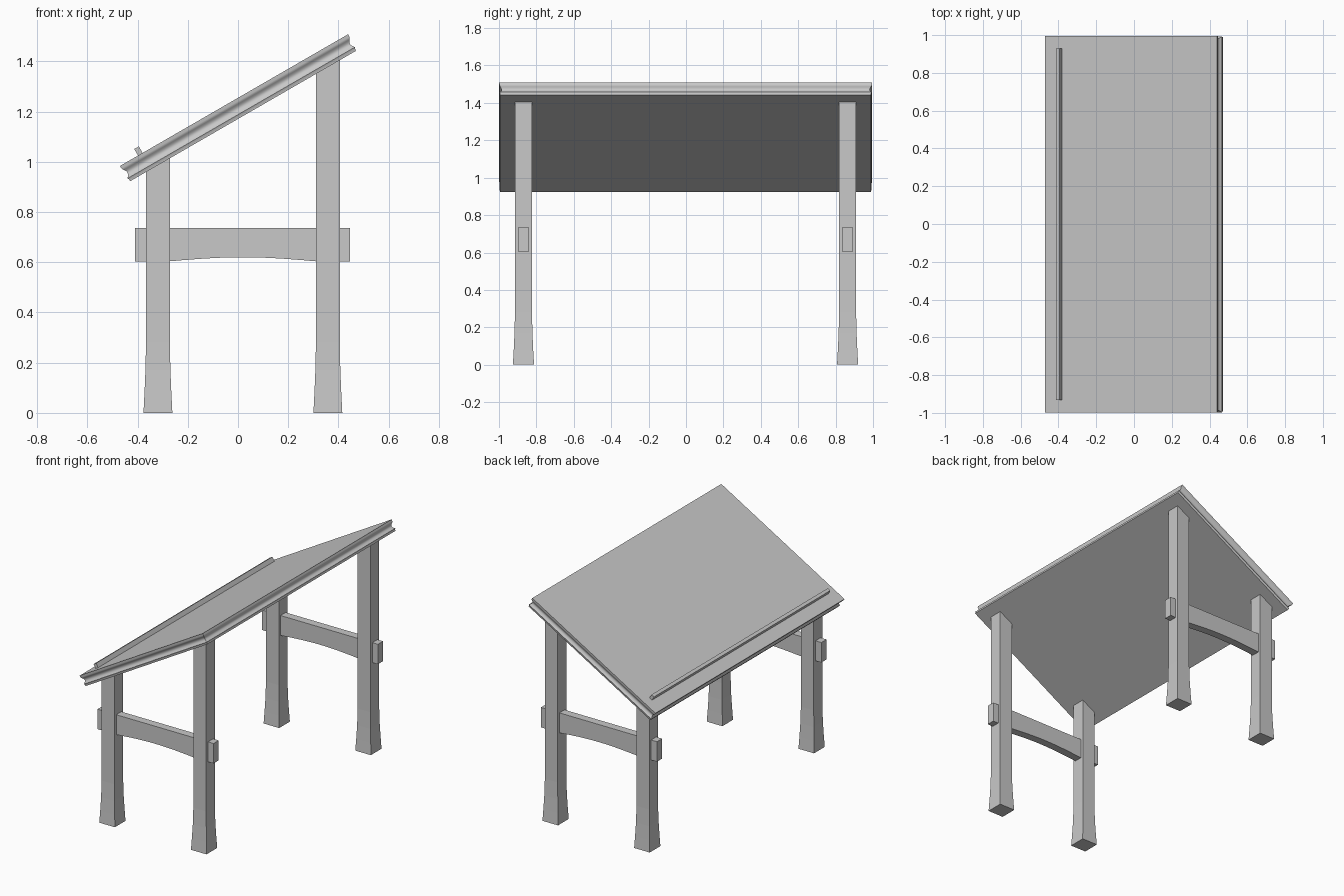
import bpy, bmesh, math
from mathutils import Matrix, Vector

cube = bpy.data.objects.get("Cube")
if cube:
    bpy.data.objects.remove(cube, do_unlink=True)

grey = bpy.data.materials.new("light_grey")
grey.use_nodes = True
COLOUR = (0.58, 0.58, 0.58, 1)
grey.diffuse_color = COLOUR
grey.node_tree.nodes["Principled BSDF"].inputs["Base Color"].default_value = COLOUR

TILT = math.radians(30)
SLOPE = math.tan(TILT)
TOP_MID = Vector((-0.016, -0.002, 1.246))   # centre of the tilted upper surface
THICK = 0.073


def loft(name, rings, matrix=Matrix(), smooth=False):
    """Skin a stack of equal-sized rings and cap both ends."""
    bm = bmesh.new()
    loops = [[bm.verts.new(p) for p in ring] for ring in rings]
    n = len(loops[0])
    for a, b in zip(loops, loops[1:]):
        for i in range(n):
            j = (i + 1) % n
            bm.faces.new((a[i], a[j], b[j], b[i]))
    bm.faces.new(loops[0])
    bm.faces.new(loops[-1])
    bm.transform(matrix)
    bmesh.ops.recalc_face_normals(bm, faces=bm.faces)
    mesh = bpy.data.meshes.new(name)
    bm.to_mesh(mesh)
    bm.free()
    mesh.materials.append(grey)
    obj = bpy.data.objects.new(name, mesh)
    bpy.context.collection.objects.link(obj)
    if smooth:
        bpy.ops.object.select_all(action='DESELECT')
        obj.select_set(True)
        bpy.context.view_layer.objects.active = obj
        bpy.ops.object.shade_smooth_by_angle(angle=math.radians(35))
    return obj


def rect(hx, hy, z, cx=0, cy=0):
    return [(cx + sx * hx, cy + sy * hy, z)
            for sx, sy in ((-1, -1), (1, -1), (1, 1), (-1, 1))]


def underside(x):
    return TOP_MID.z - THICK / math.cos(TILT) + (x - TOP_MID.x) * SLOPE


# Tilted top with a shallow cove moulded round its edge
tilt = Matrix.Translation(TOP_MID) @ Matrix.Rotation(-TILT, 4, 'Y')
cove = [(0, 0), (0.001, 0.012)]
cove += [(0.002 + 0.011 * math.sin(math.pi * i / 8), 0.016 + 0.042 * i / 8)
         for i in range(9)]
cove += [(0.005, 0.064), (0.006, THICK)]
loft("table_top", [rect(0.525 - inset, 0.997 - inset, -depth)
                   for inset, depth in cove], tilt, smooth=True)

# Ledge that stops things sliding off the low edge
loft("ledge", [rect(0.0105, 0.93, z, -0.431) for z in (-0.002, 0.03)], tilt)

# Legs with flared feet, cut to the slope of the top
FLARE = ((0, 0.0575, 0.0565), (0.08, 0.0535, 0.052),
         (0.17, 0.0497, 0.048), (0.28, 0.0475, 0.0455))
for side, y in (("right", -0.869), ("left", 0.864)):
    for end, x in (("low", -0.319), ("high", 0.358)):
        rings = [rect(hx, hy, z, x, y) for z, hx, hy in FLARE]
        rings.append([(px, py, underside(px) + 0.003) for px, py, _ in rings[-1]])
        loft(f"{end}_leg_{side}", rings)

    # Through rail with an arched lower edge between the legs
    xs = [-0.41, -0.272] + [-0.272 + 0.582 * i / 12 for i in range(1, 13)] + [0.447]
    rings = []
    for x in xs:
        t = min(max((x + 0.272) / 0.582, 0), 1)
        low = 0.604 + 0.016 * math.sin(math.pi * t)
        rings.append([(x, y - 0.027, low), (x, y + 0.027, low),
                      (x, y + 0.027, 0.737), (x, y - 0.027, 0.737)])
    loft(f"rail_{side}", rings, smooth=True)
